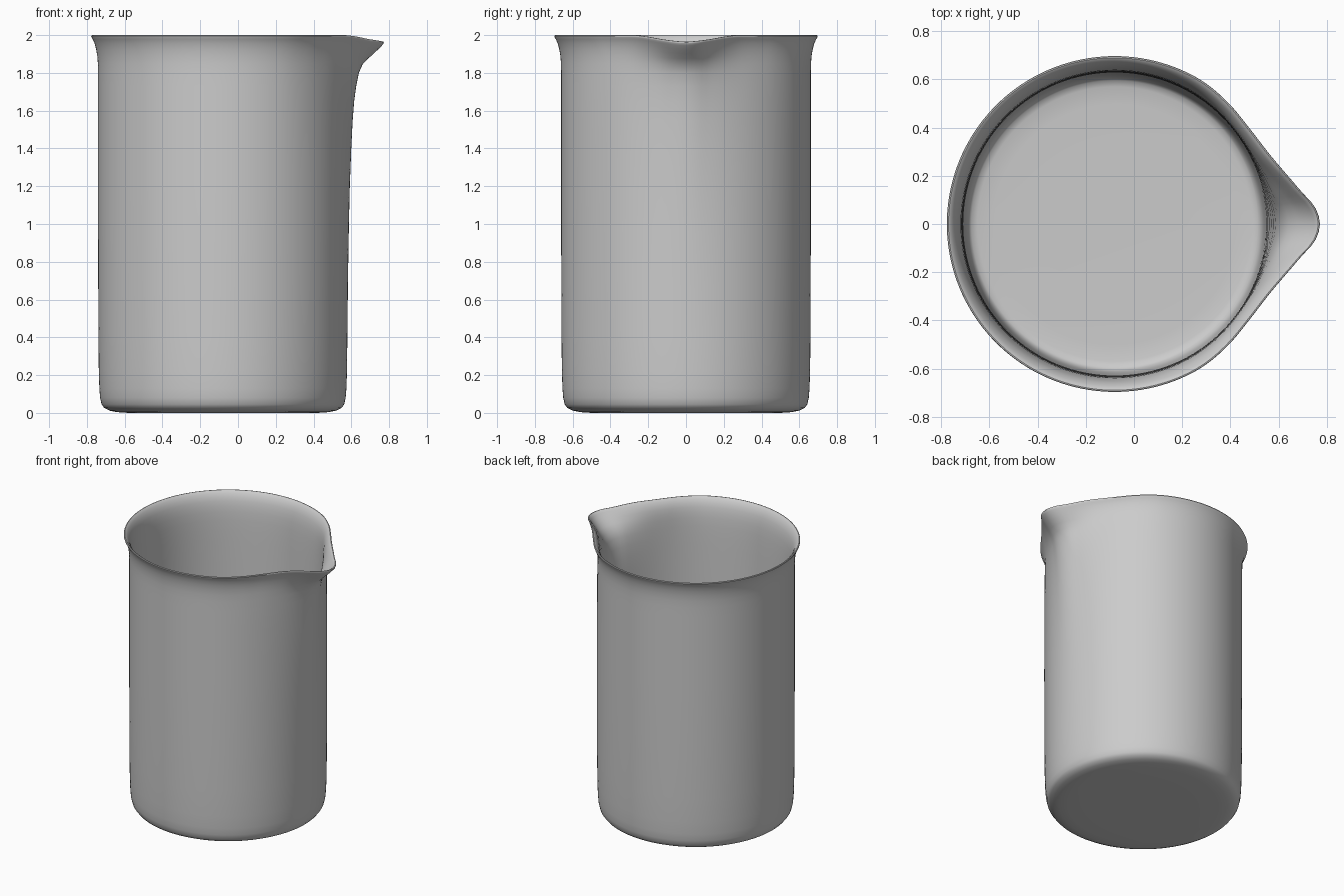
import bpy
import bmesh
import math

cube = bpy.data.objects.get("Cube")
if cube:
    bpy.data.objects.remove(cube, do_unlink=True)

SEGMENTS = 160
CENTRE_X = -0.08


def curve(points, x):
    """Smooth interpolation through sorted points, flat at both ends."""
    if x <= points[0][0]:
        return points[0][1]
    if x >= points[-1][0]:
        return points[-1][1]
    last = len(points) - 1

    def slope(i):
        if i in (0, last):
            return 0.0
        (xa, ya), (xb, yb) = points[i - 1], points[i + 1]
        return (yb - ya) / (xb - xa)

    i = next(k for k in range(last) if x <= points[k + 1][0])
    (x0, y0), (x1, y1) = points[i], points[i + 1]
    h = x1 - x0
    t = (x - x0) / h
    return ((2*t**3 - 3*t**2 + 1) * y0 + (t**3 - 2*t**2 + t) * h * slope(i)
            + (3*t**2 - 2*t**3) * y1 + (t**3 - t**2) * h * slope(i + 1))


# Wall section (radius, height): outside going up, over the lip, inside going down
profile = [
    (0.30, 0.0), (0.50, 0.0), (0.56, 0.004), (0.60, 0.012), (0.628, 0.026),
    (0.642, 0.045), (0.650, 0.08), (0.654, 0.13), (0.657, 0.22), (0.659, 0.4),
    (0.660, 0.7), (0.661, 1.0), (0.661, 1.2), (0.661, 1.4), (0.661, 1.55),
    (0.661, 1.65), (0.661, 1.73), (0.661, 1.8), (0.662, 1.85), (0.665, 1.89),
    (0.671, 1.925), (0.679, 1.955), (0.689, 1.978), (0.695, 1.988),
    (0.697, 1.994), (0.695, 1.999), (0.690, 2.0), (0.683, 1.996),
    (0.672, 1.983), (0.660, 1.962), (0.651, 1.935), (0.644, 1.90),
    (0.639, 1.86), (0.636, 1.8), (0.634, 1.73), (0.633, 1.65), (0.632, 1.55),
    (0.631, 1.4), (0.630, 1.2), (0.629, 1.0), (0.628, 0.7), (0.626, 0.4),
    (0.623, 0.22), (0.619, 0.13), (0.614, 0.09), (0.606, 0.065),
    (0.595, 0.052), (0.57, 0.045), (0.50, 0.042), (0.30, 0.04),
]

# Spout: outward push by angle in degrees, and its strength by height
spout_push = [(0, 0.155), (5, 0.136), (10, 0.088), (18, 0.035), (26, 0.003),
              (36, -0.011), (46, -0.008), (62, 0.0)]
spout_fade = [(0.4, 0.0), (1.0, 0.04), (1.2, 0.07), (1.4, 0.12), (1.6, 0.19),
              (1.7, 0.26), (1.8, 0.38), (1.85, 0.50), (1.92, 0.80), (1.99, 1.0)]
spout_dip = [(0, 0.034), (8, 0.024), (16, 0.008), (24, 0.0)]
dip_fade = [(1.8, 0.0), (2.0, 1.0)]


def wall_point(radius, height, angle):
    degrees = abs(math.degrees(math.atan2(math.sin(angle), math.cos(angle))))
    r = radius + curve(spout_push, degrees) * curve(spout_fade, height)
    z = height - curve(spout_dip, degrees) * curve(dip_fade, height)
    return (CENTRE_X + r * math.cos(angle), r * math.sin(angle), z)


# Beaker body: one closed shell of rings
bm = bmesh.new()
rings = [[bm.verts.new(wall_point(r, z, math.tau * s / SEGMENTS))
          for s in range(SEGMENTS)] for r, z in profile]
for low, high in zip(rings, rings[1:]):
    for s in range(SEGMENTS):
        n = (s + 1) % SEGMENTS
        bm.faces.new((low[s], low[n], high[n], high[s]))

# Underside and inner floor
bm.faces.new(list(reversed(rings[0])))
bm.faces.new(rings[-1])
bmesh.ops.recalc_face_normals(bm, faces=bm.faces)

mesh = bpy.data.meshes.new("beaker")
bm.to_mesh(mesh)
bm.free()
beaker = bpy.data.objects.new("beaker", mesh)
bpy.context.collection.objects.link(beaker)

# Plain grey finish
colour = (0.6, 0.6, 0.6, 1.0)
grey = bpy.data.materials.new("light_grey")
grey.use_nodes = True
grey.diffuse_color = colour
grey.node_tree.nodes["Principled BSDF"].inputs["Base Color"].default_value = colour
mesh.materials.append(grey)

bpy.ops.object.select_all(action='DESELECT')
beaker.select_set(True)
bpy.context.view_layer.objects.active = beaker
bpy.ops.object.shade_smooth_by_angle(angle=math.radians(40))
